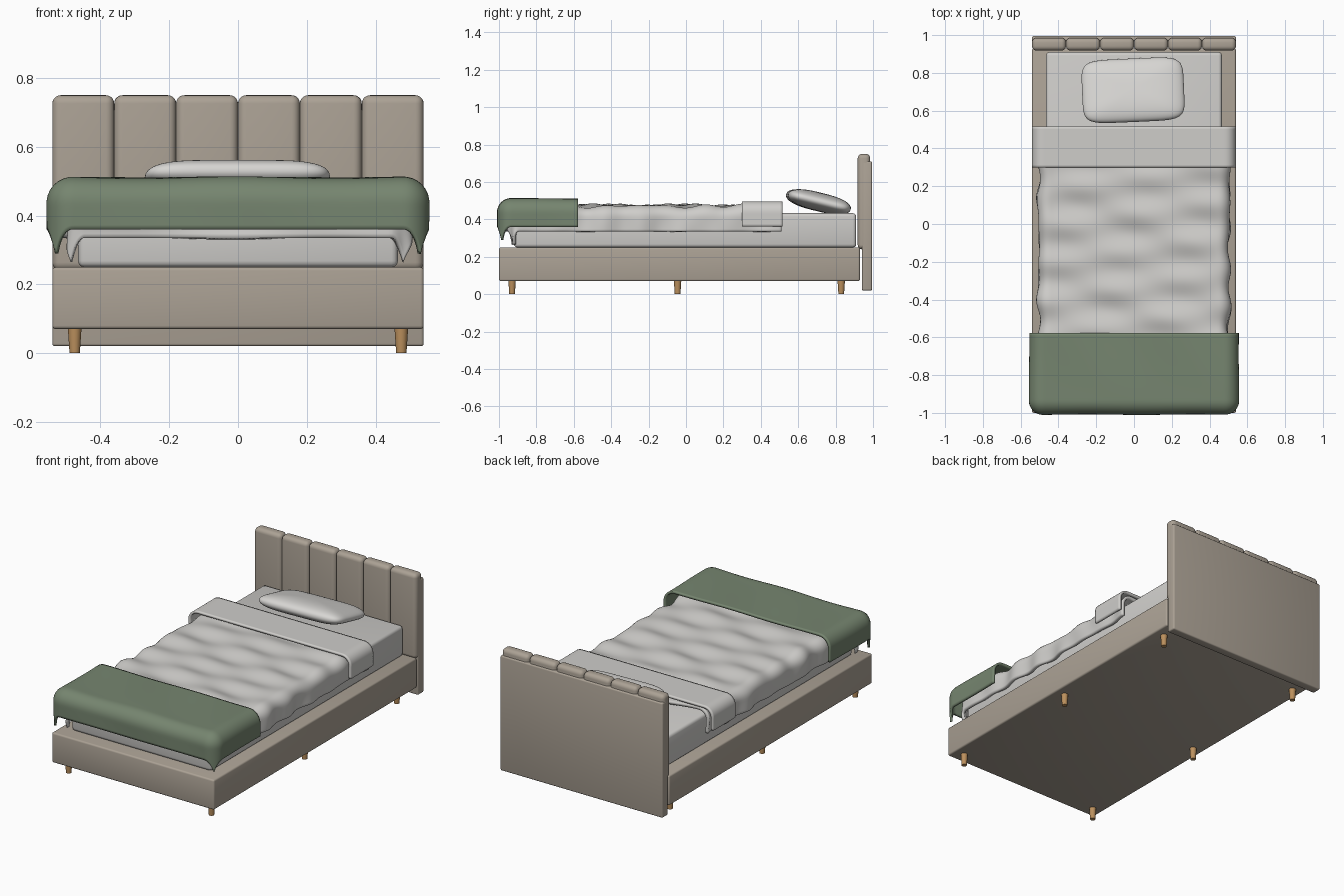
import bpy, bmesh, math
from math import sin, cos, pi, hypot, copysign
from mathutils import Matrix, Vector

cube = bpy.data.objects.get("Cube")
if cube:
    bpy.data.objects.remove(cube, do_unlink=True)


def material(name, rgb):
    m = bpy.data.materials.new(name)
    m.use_nodes = True
    m.diffuse_color = (*rgb, 1)
    m.node_tree.nodes["Principled BSDF"].inputs["Base Color"].default_value = (*rgb, 1)
    return m


BEIGE = material("beige upholstery", (0.41, 0.36, 0.30))
WHITE = material("white linen", (0.62, 0.61, 0.59))
PILLOW = material("pillow cotton", (0.68, 0.67, 0.65))
GREEN = material("sage green", (0.18, 0.235, 0.16))
WOOD = material("oak", (0.50, 0.28, 0.11))


def finish(name, bm, mat, angle=40):
    bmesh.ops.recalc_face_normals(bm, faces=bm.faces)
    me = bpy.data.meshes.new(name)
    bm.to_mesh(me)
    bm.free()
    me.materials.append(mat)
    ob = bpy.data.objects.new(name, me)
    bpy.context.collection.objects.link(ob)
    bpy.ops.object.select_all(action='DESELECT')
    ob.select_set(True)
    bpy.context.view_layer.objects.active = ob
    bpy.ops.object.shade_smooth_by_angle(angle=math.radians(angle))
    return ob


def box(name, lo, hi, bevel, mat, segments=3):
    lo, hi = Vector(lo), Vector(hi)
    bm = bmesh.new()
    place = Matrix.Translation((lo + hi) / 2) @ Matrix.Diagonal((*(hi - lo), 1))
    bmesh.ops.create_cube(bm, size=1, matrix=place)
    bmesh.ops.bevel(bm, geom=bm.edges[:], offset=bevel, segments=segments,
                    profile=0.5, affect='EDGES')
    return finish(name, bm, mat)


def drape(name, mat, half_x, front, back, top, radius, drop, thick, bump, front_hangs=True):
    """Cloth lying flat, rolling over the edges and hanging with pointed corners."""
    arc = radius * pi / 2
    hang = arc + drop - radius
    y_start = front - hang if front_hangs else front
    nx, ny = 96, max(16, int((back - y_start) * 80))
    bm = bmesh.new()
    bmesh.ops.create_grid(bm, x_segments=nx, y_segments=ny, size=1)
    for v in bm.verts:
        u = v.co.x * (half_x + hang)
        w = y_start + (v.co.y + 1) / 2 * (back - y_start)
        over_x = max(0, abs(u) - half_x)
        over_y = max(0, front - w)
        d = hypot(over_x, over_y)
        a = min(d, arc) / radius
        puff = bump(u, w)
        out = (radius + puff) * sin(a)
        z = top - radius + (radius + puff) * cos(a) - max(0, d - arc)
        dx, dy = (over_x / d, over_y / d) if d > 1e-6 else (0, 0)
        v.co = (copysign(min(abs(u), half_x) + out * dx, u), max(w, front) - out * dy, z)
    ob = finish(name, bm, mat, 60)
    # the sheet's top faces up, so thickness grows inward
    if ob.data.polygons[len(ob.data.polygons) // 2].normal.z < 0:
        ob.data.flip_normals()
    s = ob.modifiers.new("thickness", 'SOLIDIFY')
    s.thickness = thick
    s.offset = -1
    return ob


# Bed base and legs
box("bed_base", (-0.54, -1, 0.07), (0.54, 0.93, 0.25), 0.01, BEIGE)
for side, x in (("left", 0.475), ("right", -0.475)):
    for place, y in (("front", -0.93), ("middle", -0.045), ("back", 0.83)):
        bm = bmesh.new()
        bmesh.ops.create_cone(bm, cap_ends=True, segments=20, radius1=0.015, radius2=0.02,
                              depth=0.075, matrix=Matrix.Translation((x, y, 0.0375)))
        finish(f"{place}_{side}_leg", bm, WOOD)

# Headboard: back panel with six padded channels
box("headboard_panel", (-0.54, 0.94, 0.02), (0.54, 0.995, 0.71), 0.008, BEIGE)
for i in range(6):
    x = -0.54 + 0.18 * i
    box(f"headboard_channel_{i + 1}", (x, 0.918, 0.24), (x + 0.18, 0.985, 0.75), 0.024, BEIGE, 5)

# Mattress
box("mattress", (-0.465, -0.92, 0.25), (0.465, 0.91, 0.433), 0.018, WHITE)


# Bedding
def quilt(u, w):
    return 0.010 * sin(2 * pi * w / 0.21 + 4 * u) * cos(9 * u - 3 * w) + 0.004 * sin(13 * w + 11 * u)


def ripple(u, w):
    return 0.003 * sin(11 * u + 5 * w) * cos(7 * w)


drape("duvet", WHITE, 0.445, -0.89, 0.51, 0.472, 0.06, 0.137, 0.018, quilt)
drape("folded_sheet", WHITE, 0.48, 0.30, 0.515, 0.497, 0.06, 0.135, 0.014,
      lambda u, w: 0, front_hangs=False)
drape("throw_blanket", GREEN, 0.48, -0.935, -0.578, 0.497, 0.06, 0.137, 0.014, ripple)


# Pillow: a soft rounded rectangle, its front edge raised
def power(t, e):
    return copysign(abs(t) ** e, t)


bm = bmesh.new()
bmesh.ops.create_uvsphere(bm, u_segments=64, v_segments=32, radius=1)
for v in bm.verts:
    lat = math.asin(max(-1, min(1, v.co.z)))
    lon = math.atan2(v.co.y, v.co.x)
    ring = power(cos(lat), 0.75)
    v.co = (0.27 * ring * power(cos(lon), 0.35), 0.172 * ring * power(sin(lon), 0.35),
            0.05 * power(sin(lat), 0.9))
turn = Matrix.Rotation(0.045, 4, 'Z') @ Matrix.Rotation(-0.24, 4, 'X')
bm.transform(Matrix.Translation((-0.005, 0.708, 0.494)) @ turn)
finish("pillow", bm, PILLOW, 80)
